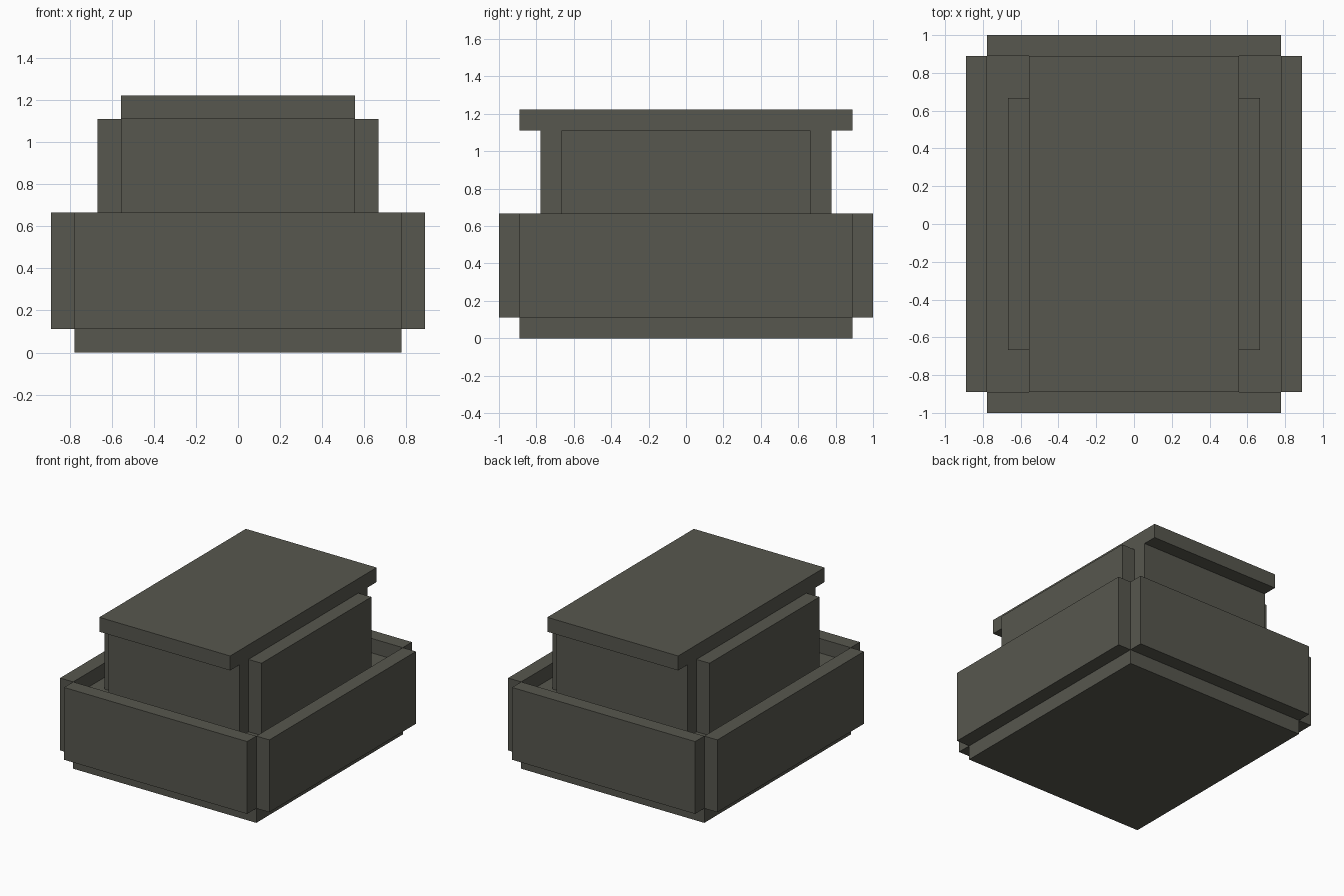
import bpy

if "Cube" in bpy.data.objects:
    bpy.data.objects.remove(bpy.data.objects["Cube"])

U = 1 / 9  # grid unit of the blocky model

mat = bpy.data.materials.new("dark olive grey")
mat.diffuse_color = (0.095, 0.095, 0.077, 1)
mat.use_nodes = True
mat.node_tree.nodes["Principled BSDF"].inputs["Base Color"].default_value = mat.diffuse_color


def box(name, x, y, z):
    """Box from (min, max) ranges given in grid units."""
    bpy.ops.mesh.primitive_cube_add(size=1)
    ob = bpy.context.object
    ob.name = name
    for v in ob.data.vertices:
        for i, (lo, hi) in enumerate((x, y, z)):
            v.co[i] = (hi if v.co[i] > 0 else lo) * U
    ob.data.materials.append(mat)
    return ob


def tier(name, hx, hy, z_core, z_panel):
    """Core block with one-unit-thick panels on its four sides."""
    box(name + "_core", (-hx, hx), (-hy, hy), z_core)
    box(name + "_front_panel", (-hx, hx), (-hy - 1, -hy), z_panel)
    box(name + "_back_panel", (-hx, hx), (hy, hy + 1), z_panel)
    box(name + "_left_panel", (-hx - 1, -hx), (-hy, hy), z_panel)
    box(name + "_right_panel", (hx, hx + 1), (-hy, hy), z_panel)


# Wide lower tier: panels rise one unit above the core as a rim
tier("lower", 7, 8, (0, 5), (1, 6))

# Narrow upper tier standing inside the rim
tier("upper", 5, 6, (5, 10), (5, 10))

# Flat lid overhanging front and back
box("lid", (-5, 5), (-8, 8), (10, 11))
